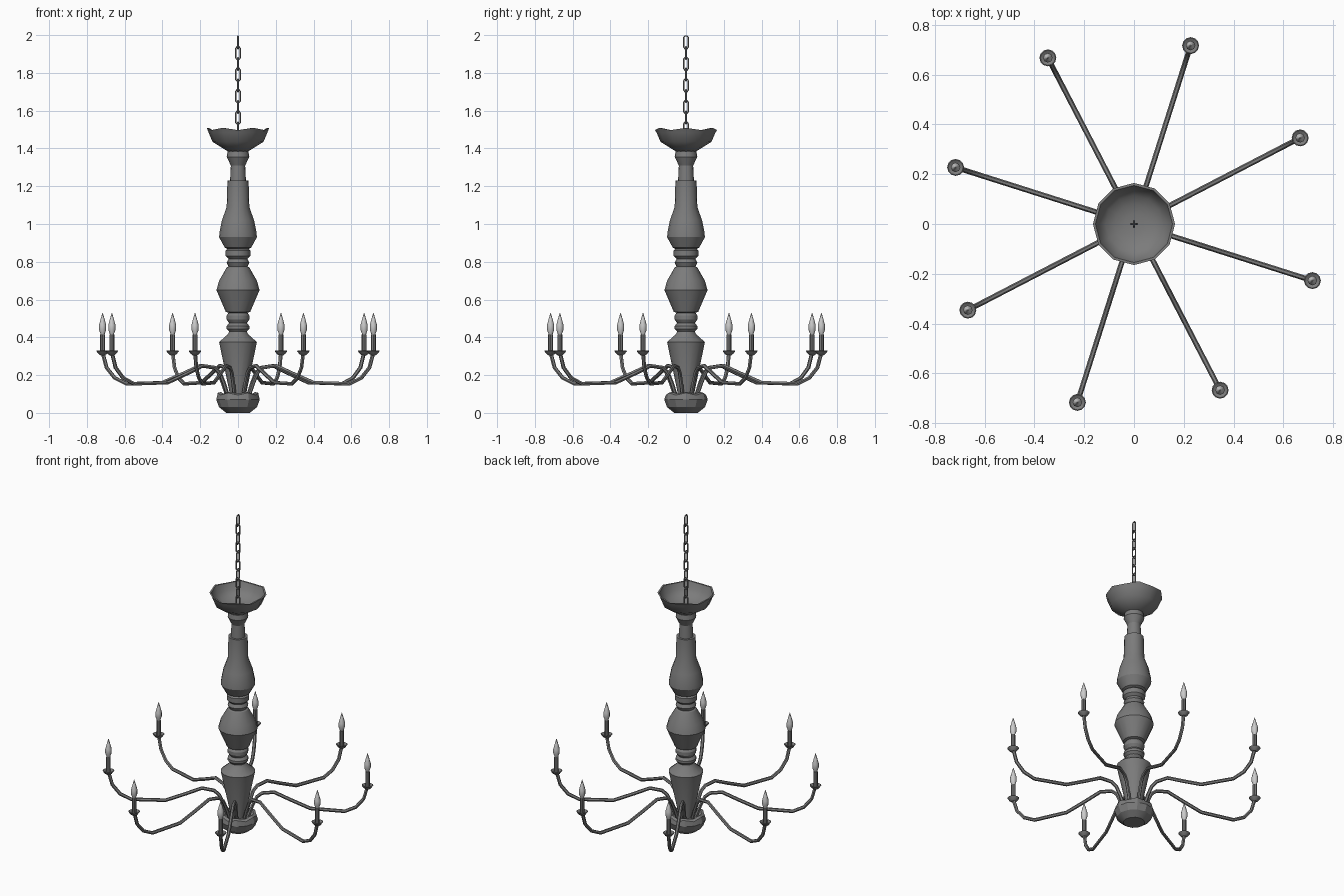
import bpy, bmesh, math
from mathutils import Vector

if "Cube" in bpy.data.objects:
    bpy.data.objects.remove(bpy.data.objects["Cube"])

# Dark metal for everything but the bulbs
metal = bpy.data.materials.new("dark_metal")
metal.diffuse_color = (.2, .2, .2, 1)
metal.use_nodes = True
metal.node_tree.nodes["Principled BSDF"].inputs["Base Color"].default_value = metal.diffuse_color


def finish(name, bm, angle, mat):
    bmesh.ops.remove_doubles(bm, verts=bm.verts, dist=1e-5)
    bmesh.ops.recalc_face_normals(bm, faces=bm.faces)
    me = bpy.data.meshes.new(name)
    bm.to_mesh(me)
    bm.free()
    ob = bpy.data.objects.new(name, me)
    bpy.context.collection.objects.link(ob)
    if mat:
        me.materials.append(mat)
    bpy.ops.object.select_all(action='DESELECT')
    ob.select_set(True)
    bpy.context.view_layer.objects.active = ob
    bpy.ops.object.shade_smooth_by_angle(angle=math.radians(angle))
    return ob


def lathe(name, profile, sides, centre=(0, 0), angle=28, wave=None, mat=metal):
    """Revolve (radius, z) points; wave maps profile index to a scalloped height."""
    bm = bmesh.new()
    rings = []
    for i, (r, z) in enumerate(profile):
        ring = []
        for s in range(sides):
            a = math.tau * s / sides
            dz = (wave or {}).get(i, 0) * (1 if s % 2 == 0 else -1)
            ring.append(bm.verts.new((centre[0] + r * math.cos(a),
                                      centre[1] + r * math.sin(a), z + dz)))
        rings.append(ring)
    for a, b in zip(rings, rings[1:]):
        for s in range(sides):
            t = (s + 1) % sides
            bm.faces.new((a[s], a[t], b[t], b[s]))
    bm.faces.new(rings[0])
    bm.faces.new(rings[-1])
    return finish(name, bm, angle, mat)


def tube(name, pts, radius, sides, side, closed=False):
    """Sweep a round section along a planar path; side is the plane normal."""
    bm = bmesh.new()
    n, rings = len(pts), []
    for i, p in enumerate(pts):
        prev = pts[(i - 1) % n] if closed or i else p
        nxt = pts[(i + 1) % n] if closed or i < n - 1 else p
        up = (nxt - prev).normalized().cross(side)
        rings.append([bm.verts.new(p + radius * (math.cos(math.tau * k / sides) * side
                                                 + math.sin(math.tau * k / sides) * up))
                      for k in range(sides)])
    for i in range(n if closed else n - 1):
        a, b = rings[i], rings[(i + 1) % n]
        for k in range(sides):
            m = (k + 1) % sides
            bm.faces.new((a[k], a[m], b[m], b[k]))
    if not closed:
        bm.faces.new(rings[0])
        bm.faces.new(rings[-1])
    return finish(name, bm, 35, metal)


# Turned central column
lathe("column", [
    (.045, .05), (.045, .11), (.1, .375), (.055, .415), (.047, .43), (.06, .445),
    (.06, .46), (.047, .475), (.06, .495), (.06, .515), (.05, .53), (.065, .535),
    (.114, .65), (.1, .70), (.06, .77), (.05, .775), (.06, .795), (.05, .815),
    (.065, .83), (.065, .86), (.055, .868), (.07, .875), (.1, .93), (.098, .955),
    (.085, 1.02), (.06, 1.09), (.056, 1.23), (.042, 1.23), (.038, 1.31), (.06, 1.355),
    (.055, 1.385), (.04, 1.40)], 16)

# Scalloped top bowl and bottom cup
lathe("top_bowl", [(.055, 1.385), (.135, 1.435), (.156, 1.485), (.165, 1.503),
                   (.155, 1.503), (.14, 1.46), (.115, 1.435), (.08, 1.418), (.04, 1.41)],
      12, angle=38, wave={3: .006, 4: .006})
lathe("bottom_cup", [(.062, 0), (.1, .03), (.115, .07), (.107, .1), (.09, .107),
                     (.075, .09)], 12, wave={3: .006, 4: .004})

# Eight arms, each with drip pan, candle and flame bulb
arm_path = [(.06, .09), (.085, .16), (.11, .215), (.14, .24), (.21, .25), (.30, .21),
            (.42, .16), (.62, .154), (.685, .185), (.73, .24), (.752, .32)]
for i in range(8):
    a = math.radians(27.4 + 45 * i)
    out = Vector((math.cos(a), math.sin(a), 0))
    side = Vector((-math.sin(a), math.cos(a), 0))
    tube(f"arm_{i+1}", [out * r + Vector((0, 0, z)) for r, z in arm_path], .0105, 6, side)
    c = (out * .752)[:2]
    lathe(f"drip_pan_{i+1}", [(.012, .305), (.022, .312), (.034, .328), (.03, .33),
                              (.012, .32)], 12, c)
    lathe(f"candle_{i+1}", [(.013, .315), (.013, .415)], 8, c)
    lathe(f"flame_bulb_{i+1}", [(.01, .415), (.019, .44), (.019, .465), (.011, .495),
                                (.001, .53)], 8, c, angle=60, mat=None)

# Hanging chain of alternating links
pitch, half, w, wire = .057, .034, .0115, .0042
outline = [(-w, half - .008), (-w * .5, half), (w * .5, half), (w, half - .008),
           (w, .008 - half), (w * .5, -half), (-w * .5, -half), (-w, .008 - half)]
for i in range(10):
    z = 2.0 - half - wire - pitch * i
    wide = Vector((0, 1, 0)) if i % 2 == 0 else Vector((1, 0, 0))
    normal = Vector((1, 0, 0)) if i % 2 == 0 else Vector((0, 1, 0))
    tube(f"chain_link_{i+1}", [wide * u + Vector((0, 0, z + v)) for u, v in outline],
         wire, 6, normal, closed=True)
